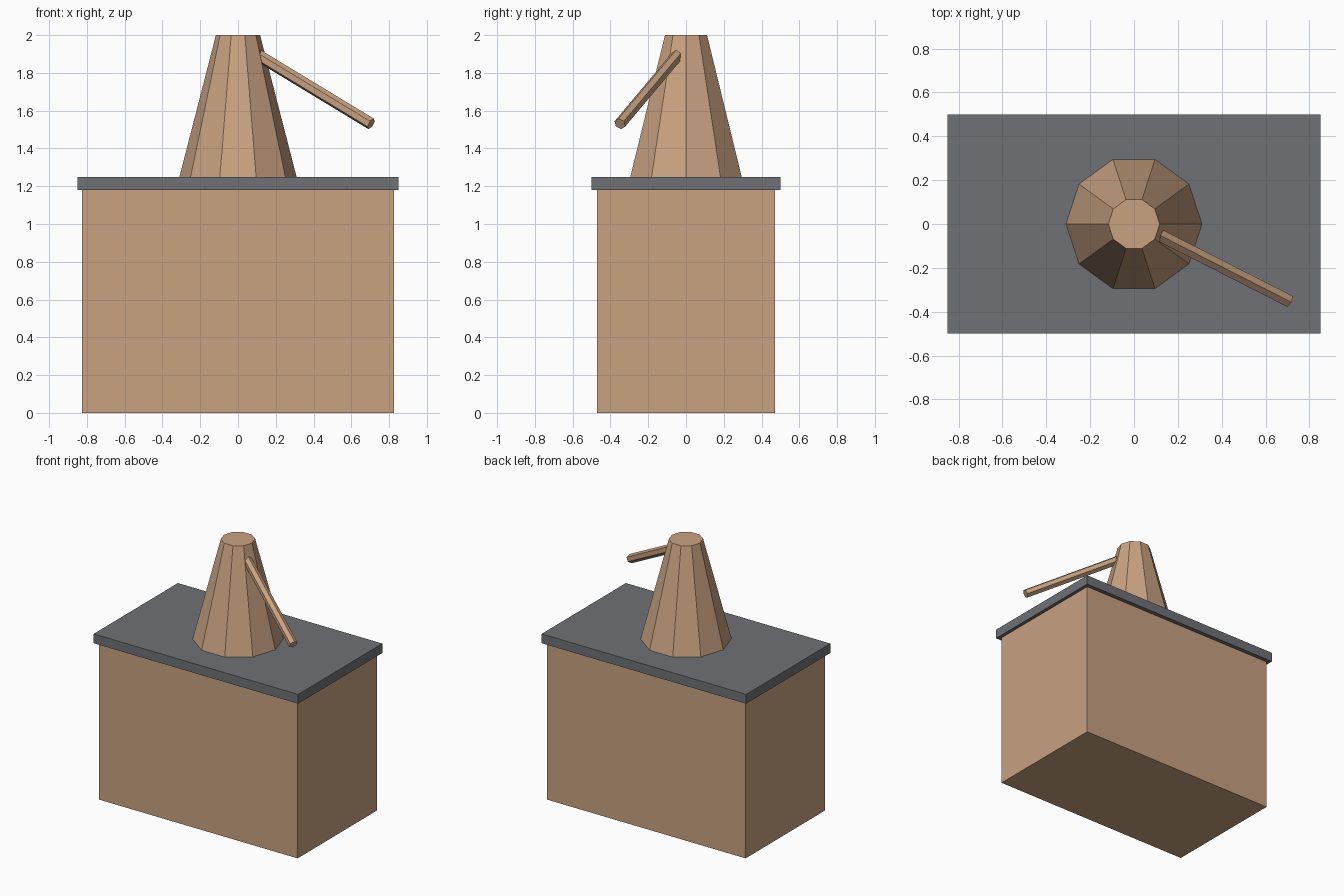
import bpy
from mathutils import Vector

if "Cube" in bpy.data.objects:
    bpy.data.objects.remove(bpy.data.objects["Cube"])


def material(name, colour):
    m = bpy.data.materials.new(name)
    m.diffuse_color = (*colour, 1.0)
    m.use_nodes = True
    m.node_tree.nodes["Principled BSDF"].inputs["Base Color"].default_value = m.diffuse_color
    return m


wood = material("warm_tan", (0.58, 0.36, 0.22))
slate = material("slate_grey", (0.16, 0.165, 0.18))


def finish(name, mat):
    ob = bpy.context.object
    ob.name = name
    ob.data.materials.append(mat)
    return ob


def box(name, size, z_bottom, mat):
    bpy.ops.mesh.primitive_cube_add(size=1, location=(0, 0, z_bottom + size[2] / 2))
    ob = finish(name, mat)
    ob.scale = size
    bpy.ops.object.transform_apply(location=False, rotation=False, scale=True)
    return ob


# Cabinet body and overhanging worktop
box("cabinet", (1.65, 0.94, 1.18), 0.0, wood)
box("worktop", (1.70, 1.00, 0.07), 1.18, slate)

# Ten-sided tapered tower, with corners on the x axis
bpy.ops.mesh.primitive_cone_add(vertices=10, radius1=0.31, radius2=0.117,
                                depth=0.75, location=(0, 0, 1.625),
                                rotation=(0, 0, 0.3141593))
tower = finish("tower", wood)

# Sloping handle, rooted just inside the tower
start, end = Vector((0.10, -0.042, 1.897)), Vector((0.705, -0.35, 1.53))
axis = end - start
bpy.ops.mesh.primitive_cylinder_add(vertices=6, radius=0.032, depth=axis.length,
                                    location=(start + end) / 2)
handle = finish("handle", wood)
handle.rotation_mode = 'QUATERNION'
handle.rotation_quaternion = axis.to_track_quat('Z', 'Y')

# Turn the tower so corner vertices land on +x and -x
step = 2 * 3.14159265 / 10
first = tower.data.vertices[0].co
tower.rotation_euler = (0, 0, -Vector((first.x, first.y)).angle_signed(Vector((1, 0))) % step)
tower.rotation_euler.z = 0 if abs(first.y) < 1e-4 else step / 2
